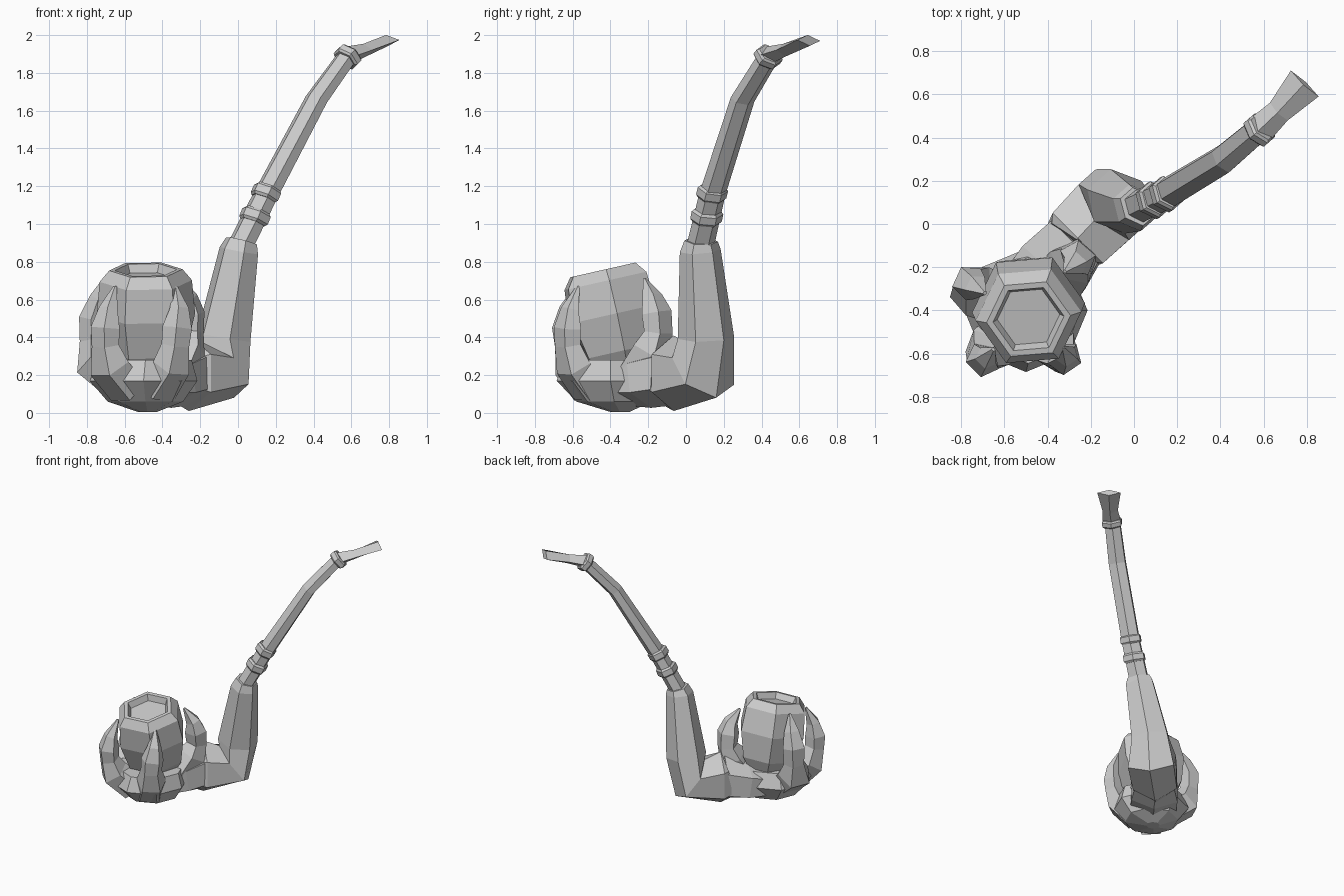
import bpy, bmesh, math
from mathutils import Vector

SIDE = Vector((-0.66, 0.75, 0))      # horizontal, across the pipe's plan direction


def loft(name, stations, n=6, phase=90, side=SIDE, axis=None):
    """Skin n-sided sections (x, y, z, half width[, half height]) along a path."""
    pts = [Vector(s[:3]) for s in stations]
    bm = bmesh.new()
    rings = []
    for i, s in enumerate(stations):
        t = axis or pts[min(i + 1, len(pts) - 1)] - pts[max(i - 1, 0)]
        t = t.normalized()
        w = (side - t * side.dot(t)).normalized()
        h = t.cross(w)
        rings.append([])
        for k in range(n):
            a = math.radians(phase) + math.tau * k / n
            p = pts[i] + w * (s[3] * math.cos(a)) + h * (s[-1] * math.sin(a))
            rings[-1].append(bm.verts.new(p))
    for a, b in zip(rings, rings[1:]):
        for k in range(n):
            j = (k + 1) % n
            bm.faces.new((a[k], a[j], b[j], b[k]))
    bm.faces.new(rings[0][::-1])
    bm.faces.new(rings[-1])
    bmesh.ops.recalc_face_normals(bm, faces=bm.faces)
    me = bpy.data.meshes.new(name)
    bm.to_mesh(me)
    bm.free()
    ob = bpy.data.objects.new(name, me)
    bpy.context.collection.objects.link(ob)
    return ob


def collar(name, centre, direction, r, depth):
    """Raised band with chamfered edges."""
    c, d = Vector(centre), Vector(direction).normalized()
    prof = [(-0.5, 0.85), (-0.3, 1), (0.3, 1), (0.5, 0.85)]
    loft(name, [(*(c + d * depth * t), r * 1.15 * f, r * f) for t, f in prof], axis=d)


# Elbow and shank
loft("elbow_shank", [
    (-0.29, -0.10, 0.22, 0.16, 0.18), (-0.26, -0.065, 0.21, 0.19, 0.20),
    (-0.10, 0.09, 0.22, 0.20, 0.175), (-0.075, 0.105, 0.40, 0.155, 0.145),
    (0.005, 0.075, 0.86, 0.115, 0.10), (0.018, 0.08, 0.91, 0.095, 0.08)])

# Curved stem with collars
loft("stem", [
    (0.0, 0.07, 0.86, 0.08, 0.062), (0.15, 0.14, 1.16, 0.075, 0.06),
    (0.415, 0.30, 1.66, 0.072, 0.052), (0.58, 0.44, 1.89, 0.065, 0.048)])
collar("lower_collar", (0.09, 0.11, 1.04), (0.4, 0.2, 1), 0.078, 0.07)
collar("middle_collar", (0.148, 0.138, 1.165), (0.45, 0.25, 1), 0.075, 0.07)
collar("upper_collar", (0.58, 0.435, 1.885), (0.65, 0.55, 0.7), 0.072, 0.055)

# Flared mouthpiece
loft("mouthpiece", [
    (0.575, 0.43, 1.89, 0.07, 0.05), (0.67, 0.52, 1.92, 0.058, 0.035),
    (0.79, 0.65, 1.972, 0.088, 0.03)], n=4, phase=0)

# Wrist joining elbow and palm
loft("wrist", [
    (-0.26, -0.065, 0.21, 0.165, 0.17), (-0.37, -0.20, 0.18, 0.20, 0.155),
    (-0.47, -0.34, 0.16, 0.20, 0.12)])

# Palm cup
loft("palm", [
    (-0.48, -0.35, 0.005, 0.05), (-0.49, -0.38, 0.06, 0.20),
    (-0.50, -0.40, 0.17, 0.285), (-0.49, -0.40, 0.28, 0.245)],
    n=8, phase=0, side=Vector((1, 0, 0)), axis=Vector((0, 0, 1)))

# Tilted hexagonal bowl with recessed opening
tilt = Vector((0, -0.22, 0.975)).normalized()
top = Vector((-0.488, -0.44, 0.757))
profile = [(-0.58, 0.12), (-0.44, 0.215), (-0.24, 0.262), (-0.06, 0.245),
           (0, 0.195), (0, 0.165), (-0.045, 0.145)]
loft("bowl", [(*(top + tilt * t), r) for t, r in profile],
     phase=5, side=Vector((1, 0, 0)), axis=tilt)

# Four clawed fingers: knuckle, joint, claw tip
fingers = {
    "left_finger": [(-0.60, -0.36, 0.14, 0.12), (-0.75, -0.30, 0.27, 0.13),
                    (-0.765, -0.27, 0.38, 0.08), (-0.765, -0.27, 0.50, 0.085),
                    (-0.73, -0.29, 0.61, 0.06), (-0.69, -0.32, 0.73, 0.01)],
    "front_left_finger": [(-0.58, -0.50, 0.13, 0.12), (-0.68, -0.59, 0.25, 0.12),
                          (-0.70, -0.62, 0.36, 0.08), (-0.70, -0.63, 0.45, 0.085),
                          (-0.685, -0.62, 0.55, 0.055), (-0.65, -0.58, 0.67, 0.01)],
    "front_right_finger": [(-0.43, -0.50, 0.13, 0.12), (-0.35, -0.59, 0.25, 0.11),
                           (-0.33, -0.62, 0.36, 0.08), (-0.32, -0.62, 0.45, 0.085),
                           (-0.31, -0.61, 0.55, 0.055), (-0.33, -0.57, 0.67, 0.01)],
    "back_right_finger": [(-0.35, -0.27, 0.18, 0.13), (-0.28, -0.18, 0.34, 0.12),
                          (-0.26, -0.15, 0.43, 0.085), (-0.26, -0.16, 0.53, 0.09),
                          (-0.27, -0.18, 0.61, 0.06), (-0.32, -0.22, 0.71, 0.01)],
}
for name, path in fingers.items():
    out = Vector((path[2][0] + 0.48, path[2][1] + 0.40, 0))
    across = Vector((-out.y, out.x, 0))
    loft(name, [(*s[:3], s[3], s[3] * 0.9) for s in path], n=5, phase=90, side=across)
